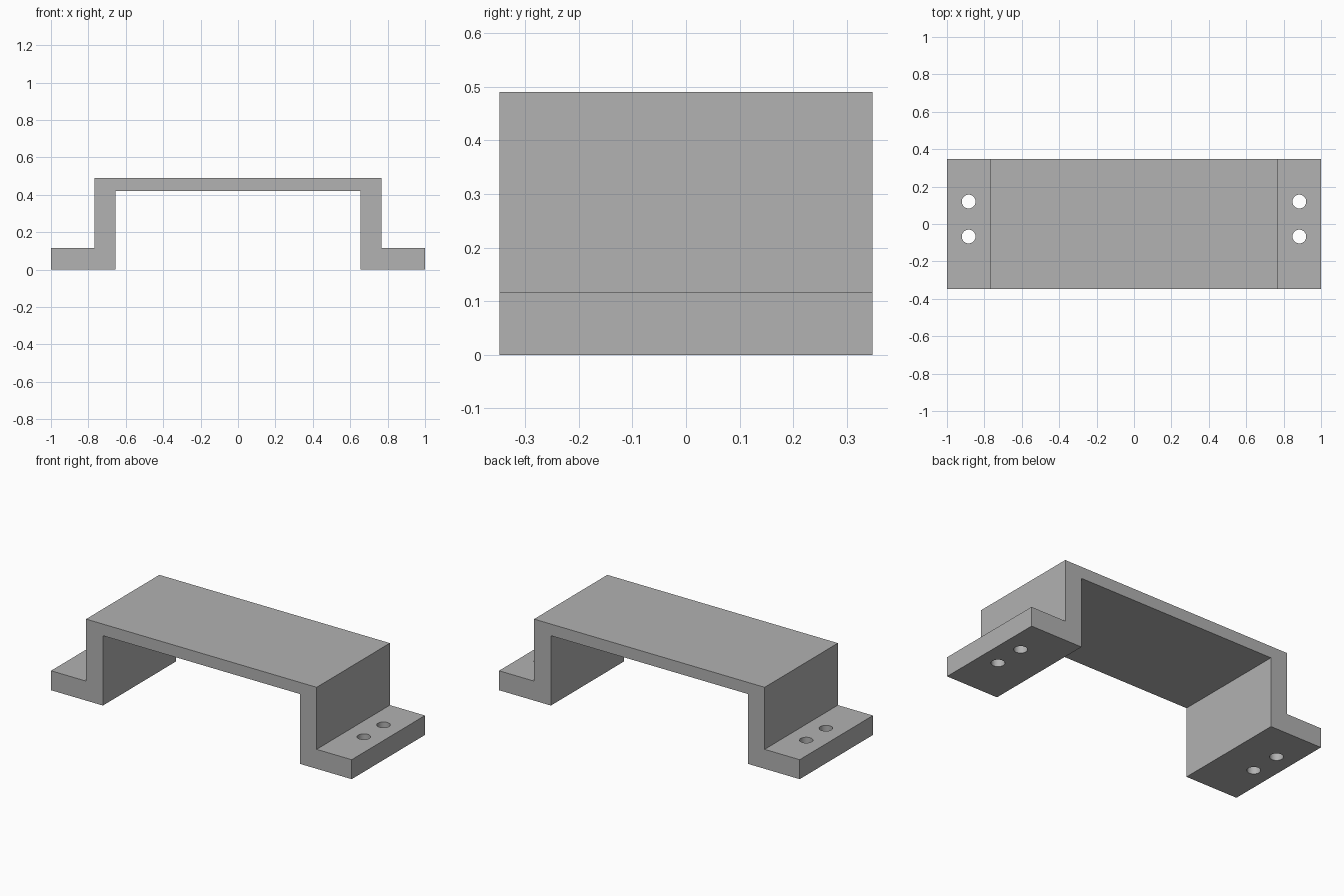
import bpy
import bmesh
from mathutils import Matrix, Vector

cube = bpy.data.objects.get("Cube")
if cube:
    bpy.data.objects.remove(cube, do_unlink=True)

HALF_DEPTH = 0.348
HOLE_RADIUS = 0.037


def make_material(name, colour):
    mat = bpy.data.materials.new(name)
    mat.use_nodes = True
    mat.diffuse_color = colour
    mat.node_tree.nodes["Principled BSDF"].inputs["Base Color"].default_value = colour
    return mat


def make_object(name, bm):
    bmesh.ops.recalc_face_normals(bm, faces=bm.faces)
    mesh = bpy.data.meshes.new(name)
    bm.to_mesh(mesh)
    bm.free()
    obj = bpy.data.objects.new(name, mesh)
    bpy.context.collection.objects.link(obj)
    return obj


# Bracket: half profile mirrored in x, then extruded along the depth
half = [(0.655, 0.42), (0.655, 0), (1, 0), (1, 0.117), (0.767, 0.117), (0.767, 0.49)]
outline = half + [(-x, z) for x, z in reversed(half)]
bm = bmesh.new()
face = bm.faces.new([bm.verts.new((x, -HALF_DEPTH, z)) for x, z in outline])
side = bmesh.ops.extrude_face_region(bm, geom=[face])
verts = [g for g in side["geom"] if isinstance(g, bmesh.types.BMVert)]
bmesh.ops.translate(bm, vec=Vector((0, 2 * HALF_DEPTH, 0)), verts=verts)
bracket = make_object("bracket", bm)
bracket.data.materials.append(make_material("grey", (0.445, 0.445, 0.445, 1)))

# Screw holes: two through each foot
bm = bmesh.new()
for x in (-0.884, 0.884):
    for y in (-0.067, 0.12):
        bmesh.ops.create_cone(bm, cap_ends=True, segments=32, radius1=HOLE_RADIUS,
                              radius2=HOLE_RADIUS, depth=0.3,
                              matrix=Matrix.Translation((x, y, 0.06)))
cutter = make_object("hole_cutter", bm)
cutter.hide_render = True

bpy.ops.object.select_all(action="DESELECT")
bracket.select_set(True)
bpy.context.view_layer.objects.active = bracket
cut = bracket.modifiers.new("screw_holes", "BOOLEAN")
cut.operation = "DIFFERENCE"
cut.solver = "EXACT"
cut.object = cutter
bpy.ops.object.modifier_apply(modifier=cut.name)
bpy.data.objects.remove(cutter, do_unlink=True)

# Round hole walls, crisp edges elsewhere
bpy.ops.object.shade_smooth_by_angle()
